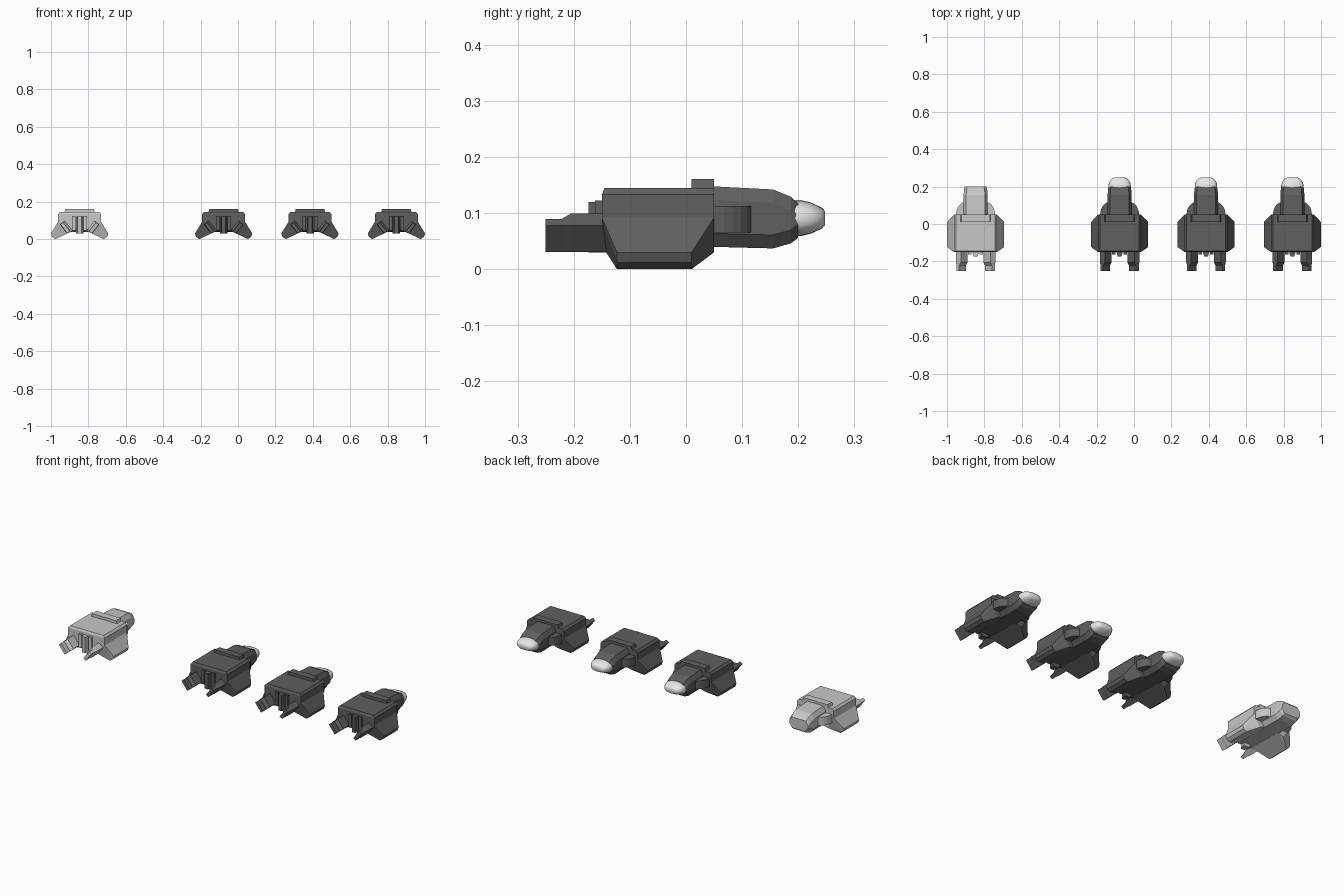
import bpy, bmesh, math

if "Cube" in bpy.data.objects:
    bpy.data.objects.remove(bpy.data.objects["Cube"])

def mat(name, v):
    m = bpy.data.materials.new(name)
    m.diffuse_color = (v, v, v, 1)
    m.use_nodes = True
    m.node_tree.nodes["Principled BSDF"].inputs["Base Color"].default_value = m.diffuse_color
    return m

LIGHT = mat("light grey", 0.58)
DARK = mat("dark grey", 0.115)
WHITE = mat("off white", 0.8)

def hull(name, pts, m, cx, smooth=False):
    """Convex solid around the given points, moved to the craft centre."""
    bm = bmesh.new()
    for x, y, z in pts:
        bm.verts.new((x + cx, y, z))
    bmesh.ops.convex_hull(bm, input=bm.verts[:])
    loose = [v for v in bm.verts if not v.link_faces]
    bmesh.ops.delete(bm, geom=loose, context='VERTS')
    bmesh.ops.dissolve_limit(bm, angle_limit=0.01, verts=bm.verts[:], edges=bm.edges[:])
    bmesh.ops.recalc_face_normals(bm, faces=bm.faces[:])
    me = bpy.data.meshes.new(name)
    bm.to_mesh(me)
    bm.free()
    me.materials.append(m)
    for p in me.polygons:
        p.use_smooth = smooth
    ob = bpy.data.objects.new(name, me)
    bpy.context.collection.objects.link(ob)
    return ob

def prism(section, y0, y1):
    return [(x, y, z) for y in (y0, y1) for x, z in section]

def box(x0, x1, y0, y1, z0, z1):
    return [(x, y, z) for x in (x0, x1) for y in (y0, y1) for z in (z0, z1)]

def plate(cx, cz, w, t, deg):
    """Tilted rectangle in the x-z plane."""
    a = math.radians(deg)
    c, s = math.cos(a), math.sin(a)
    return [(cx + u * c - v * s, cz + u * s + v * c)
            for u in (-w / 2, w / 2) for v in (-t / 2, t / 2)]

def mirror(pts, side):
    return [(side * x, y, z) for x, y, z in pts]

def craft(cx, m, with_tip):
    # Main hull with bevelled top edges and front lip
    body = [(s * x, y, z) for s in (-1, 1) for x, y, z in (
        (0.105, -0.145, 0.145), (0.105, 0.05, 0.145),
        (0.115, -0.15, 0.133), (0.115, 0.05, 0.133),
        (0.115, -0.15, 0.09), (0.115, 0.05, 0.09),
        (0.04, -0.15, 0.05), (0.04, 0.05, 0.04))]
    hull("main_hull", body, m, cx)
    # Raised bar across the roof
    hull("roof_bar", prism([(-0.082, 0.14), (0.082, 0.14), (0.076, 0.161), (-0.076, 0.161)],
                           0.01, 0.05), m, cx)
    # Stacked ribs at the front
    hull("front_rib_middle", [(x * k, y, z) for x in (-1, 1) for k, y in ((0.02, -0.14), (0.01, -0.174))
                              for z in (0.03, 0.12)], m, cx)
    for s in (-1, 1):
        hull("front_rib_side", mirror(box(0.022, 0.04, -0.162, -0.14, 0.045, 0.122), s), m, cx)
        # Drooping side wing
        wing = [(x, y, z) for y in (-0.15, 0.05) for x, z in
                ((0.115, 0.092), (0.05, 0.092), (0.04, 0.042))]
        wing += [(0.075, 0.05, 0.03)]
        wing += [(x, y, z) for y in (-0.123, 0.01) for x, z in ((0.153, 0.03), (0.147, 0.012), (0.13, 0.0))]
        hull("side_wing", mirror(wing, s), m, cx)
        # Angled front prong and its mount
        hull("front_prong", mirror(prism(plate(0.077, 0.06, 0.06, 0.018, 52), -0.25, -0.14), s), m, cx)
        mount = prism(plate(0.074, 0.065, 0.06, 0.034, 52), -0.205, -0.14)
        mount += prism(plate(0.076, 0.061, 0.058, 0.018, 52), -0.222, -0.21)
        hull("prong_mount", mirror(mount, s), m, cx)
        # Rounded shoulder beside the neck
        sh = []
        for i in range(13):
            a = math.pi * i / 12
            px, py = 0.052 + 0.052 * math.cos(a), 0.05 + 0.068 * math.sin(a)
            sh += [(px, py, 0.113), (px, py, 0.065 + 0.1 * (py - 0.05) * 0.1)]
        hull("shoulder", mirror(sh, s), m, cx)
    # Tapered rear nacelle with chamfered corners
    nac = []
    for y, w, zt, zb in ((0.04, 0.064, 0.148, 0.04), (0.155, 0.064, 0.142, 0.037),
                         (0.187, 0.062, 0.129, 0.046), (0.2, 0.058, 0.117, 0.056)):
        for s in (-1, 1):
            nac += [(s * (w - 0.014), y, zt), (s * w, y, zt - 0.024),
                    (s * w, y, zb + 0.024), (s * (w - 0.018), y, zb)]
    hull("rear_nacelle", nac, m, cx)
    # Pale rounded tip
    if with_tip:
        tip = []
        for y, rx, rz in ((0.186, 0.06, 0.032), (0.205, 0.06, 0.032), (0.222, 0.056, 0.028),
                          (0.235, 0.048, 0.022), (0.243, 0.04, 0.018), (0.248, 0.028, 0.012)):
            for i in range(20):
                a = math.tau * i / 20
                c, sn = math.cos(a), math.sin(a)
                tip.append((rx * math.copysign(abs(c) ** 0.8, c), y,
                            0.091 + rz * math.copysign(abs(sn) ** 0.8, sn)))
        hull("rear_tip", tip, WHITE, cx, True)

# One pale craft and three dark ones in a row
craft(-0.847, LIGHT, False)
for x in (-0.077, 0.385, 0.847):
    craft(x, DARK, True)
